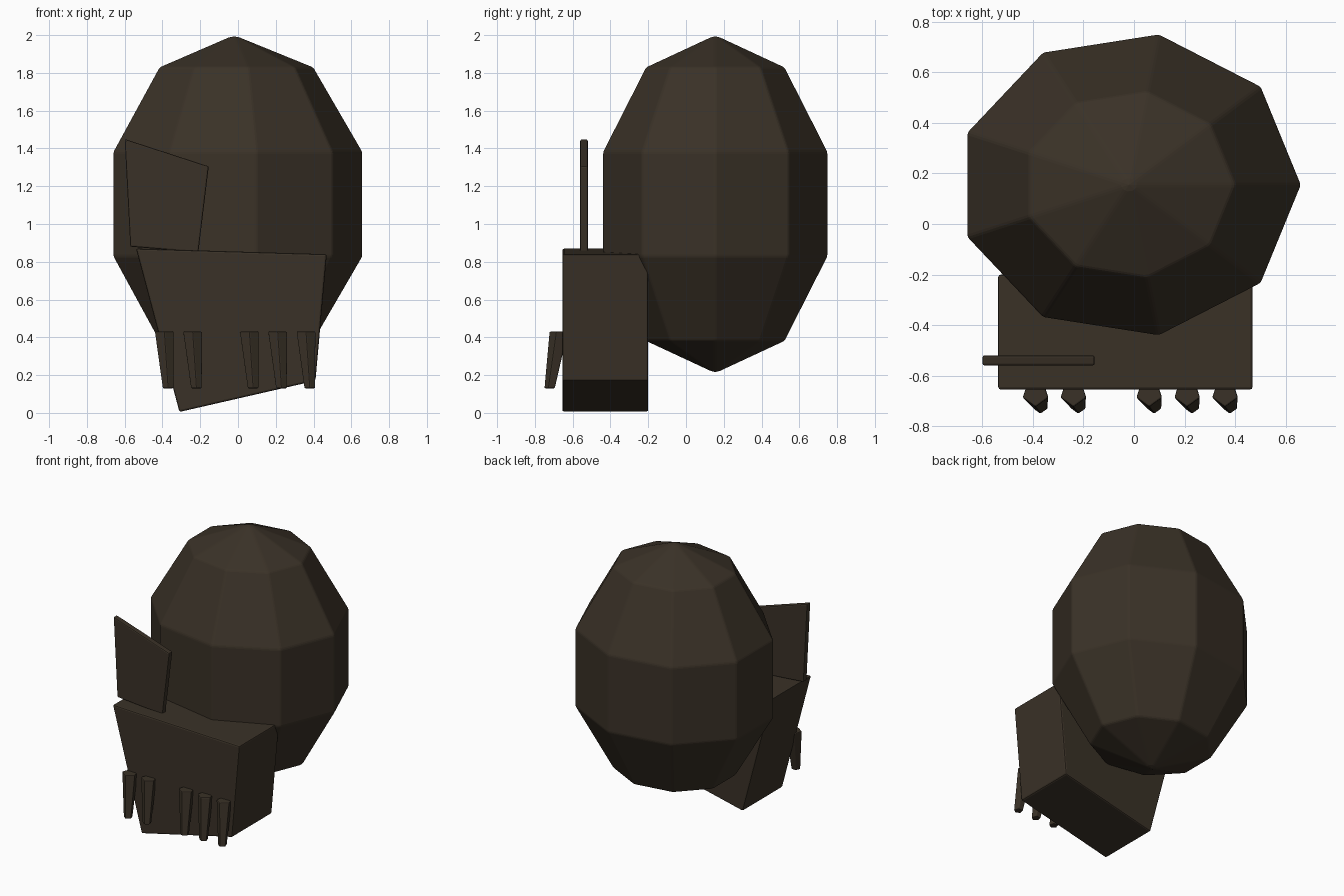
import bpy, bmesh, math
from mathutils import Matrix, Vector

cube = bpy.data.objects.get("Cube")
if cube:
    bpy.data.objects.remove(cube, do_unlink=True)

bone = bpy.data.materials.new("dark_brown")
bone.use_nodes = True
COLOR = (0.042, 0.031, 0.020, 1)
bone.diffuse_color = COLOR
bone.node_tree.nodes["Principled BSDF"].inputs["Base Color"].default_value = COLOR


def finish(name, bm, bevel):
    """Turn a bmesh into a flat-shaded object with softened edges."""
    bmesh.ops.recalc_face_normals(bm, faces=bm.faces)
    mesh = bpy.data.meshes.new(name)
    bm.to_mesh(mesh)
    bm.free()
    mesh.materials.append(bone)
    obj = bpy.data.objects.new(name, mesh)
    bpy.context.collection.objects.link(obj)
    mod = obj.modifiers.new("soft_edges", 'BEVEL')
    mod.width = bevel
    mod.segments = 2
    mod.limit_method = 'ANGLE'
    mod.angle_limit = math.radians(10)
    return obj


def slab(name, outline, y_front, y_back, bevel):
    """Extrude a front outline (x, z) from front to back."""
    bm = bmesh.new()
    face = bm.faces.new([bm.verts.new((x, y_front, z)) for x, z in outline])
    new = bmesh.ops.extrude_face_region(bm, geom=[face])["geom"]
    verts = [v for v in new if isinstance(v, bmesh.types.BMVert)]
    bmesh.ops.translate(bm, verts=verts, vec=(0, y_back - y_front, 0))
    return finish(name, bm, bevel)


# Cranium: a stretched nine-sided sphere
bm = bmesh.new()
bmesh.ops.create_uvsphere(bm, u_segments=9, v_segments=5, radius=1)
# Put one corner of the rings on the +x side
ring = max(bm.verts, key=lambda v: v.co.x)
turn = -math.atan2(ring.co.y, ring.co.x)
bmesh.ops.transform(bm, verts=bm.verts,
                    matrix=Matrix.Translation((-0.02, 0.155, 1.105))
                    @ Matrix.Diagonal((0.715, 0.635, 0.895, 1))
                    @ Matrix.Rotation(turn, 4, 'Z'))
finish("cranium", bm, 0.01)

# Jaw block and the upright broken plate above it
slab("jaw", [(-0.54, 0.87), (0.47, 0.84), (0.41, 0.17), (-0.31, 0.005)],
     -0.655, -0.20, 0.01)
slab("face_plate", [(-0.60, 1.45), (-0.155, 1.305), (-0.21, 0.85), (-0.57, 0.88)],
     -0.56, -0.52, 0.008)

# Teeth: tapered five-sided pegs leaning forward
for i, x in enumerate((-0.39, -0.24, 0.06, 0.21, 0.36)):
    bm = bmesh.new()
    rings = []
    for center, r in ((Vector((x, -0.67, 0.43)), 0.054),
                      (Vector((x + 0.02, -0.72, 0.13)), 0.031)):
        rings.append([bm.verts.new(center + Vector((math.sin(a) * r, -math.cos(a) * r, 0)))
                      for a in (k * math.tau / 5 for k in range(5))])
    top, tip = rings
    bm.faces.new(top)
    bm.faces.new(tip)
    for k in range(5):
        n = (k + 1) % 5
        bm.faces.new((top[k], top[n], tip[n], tip[k]))
    finish(f"tooth_{i + 1}", bm, 0.006)
